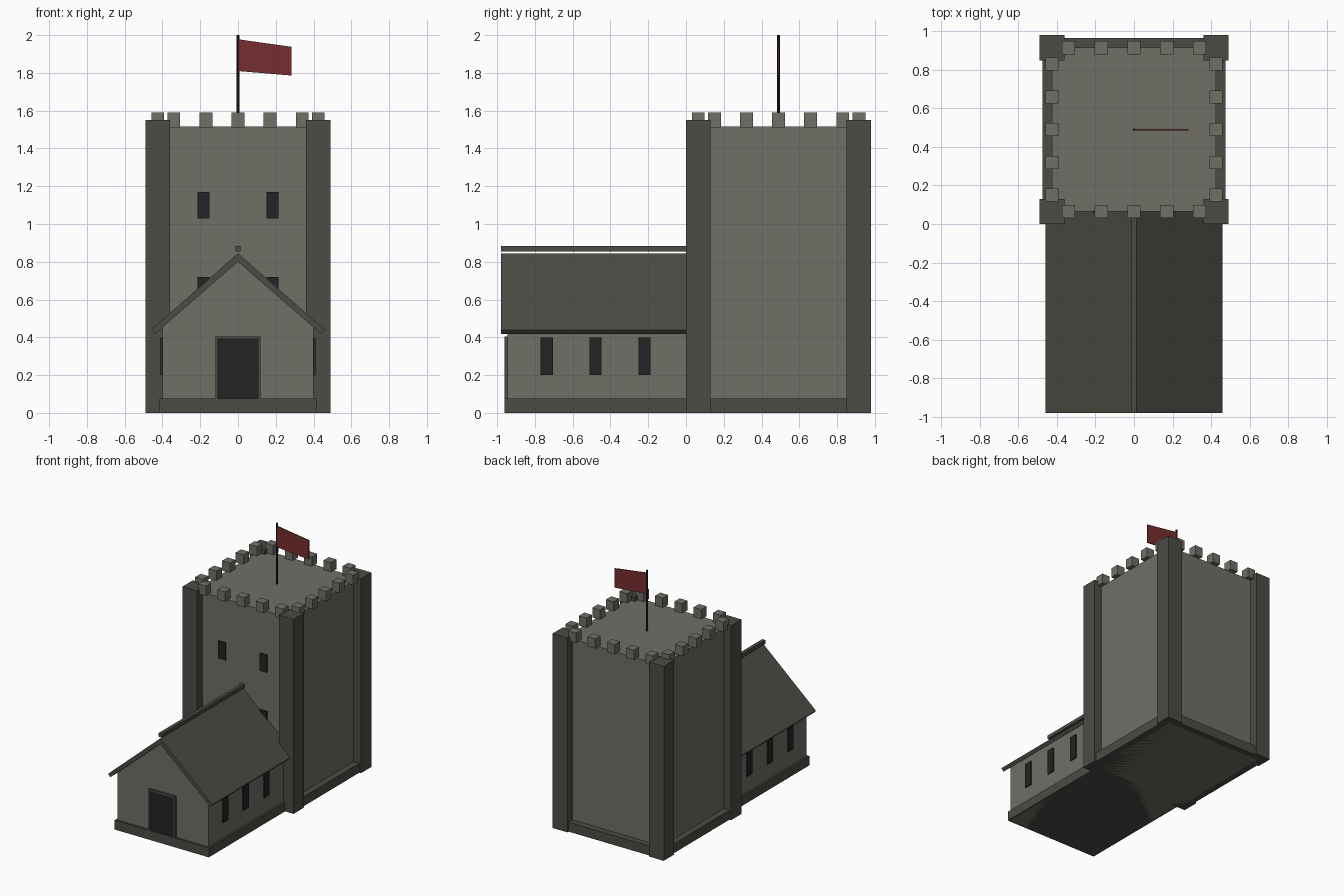
import bpy, bmesh

if "Cube" in bpy.data.objects:
    bpy.data.objects.remove(bpy.data.objects["Cube"])


def material(name, rgb):
    m = bpy.data.materials.new(name)
    m.diffuse_color = (*rgb, 1)
    m.use_nodes = True
    m.node_tree.nodes["Principled BSDF"].inputs["Base Color"].default_value = m.diffuse_color
    return m


STONE = material("light stone", (0.162, 0.158, 0.134))
DARK = material("dark stone", (0.070, 0.072, 0.060))
BLACK = material("near black", (0.017, 0.017, 0.017))
RED = material("flag red", (0.180, 0.027, 0.028))


def finish(name, bm, mat):
    bmesh.ops.recalc_face_normals(bm, faces=bm.faces)
    me = bpy.data.meshes.new(name)
    bm.to_mesh(me)
    bm.free()
    me.materials.append(mat)
    ob = bpy.data.objects.new(name, me)
    bpy.context.collection.objects.link(ob)
    return ob


def prism(name, profile, y0, y1, mat):
    """Extrude an x-z profile from y0 to y1."""
    bm = bmesh.new()
    face = bm.faces.new([bm.verts.new((x, y0, z)) for x, z in profile])
    ext = bmesh.ops.extrude_face_region(bm, geom=[face])
    verts = [v for v in ext["geom"] if isinstance(v, bmesh.types.BMVert)]
    bmesh.ops.translate(bm, verts=verts, vec=(0, y1 - y0, 0))
    return finish(name, bm, mat)


def box(name, x0, x1, y0, y1, z0, z1, mat):
    return prism(name, [(x0, z0), (x1, z0), (x1, z1), (x0, z1)], y0, y1, mat)


CY = 0.49   # tower centre
HW = 0.425  # tower half width

# Tower body, plinth and corner buttresses
box("tower_body", -HW, HW, CY - HW, CY + HW, 0, 1.515, STONE)
box("tower_plinth", -0.475, 0.475, CY - 0.475, CY + 0.475, 0, 0.075, DARK)
for sx in (-1, 1):
    for sy in (-1, 1):
        cx, cy = sx * 0.425, CY + sy * 0.425
        box("corner_buttress", cx - 0.065, cx + 0.065, cy - 0.065, cy + 0.065, 0, 1.55, DARK)

# Battlements: five merlons per side
M = 0.034
for i in range(-2, 3):
    for s in (-1, 1):
        for cx, cy in ((i * 0.17, CY + s * HW), (s * HW, CY + i * 0.17)):
            box("merlon", cx - M, cx + M, cy - M, cy + M, 1.512, 1.59, STONE)

# Tower windows, front only
for sx in (-1, 1):
    for z in (0.58, 1.03):
        box("tower_window", sx * 0.182 - 0.032, sx * 0.182 + 0.032, 0.056, 0.07, z, z + 0.14, BLACK)

# Nave: gabled hall, plinth, roof and ridge beam
prism("nave_walls", [(-0.4, 0), (0.4, 0), (0.4, 0.455), (0, 0.802), (-0.4, 0.455)],
      -0.945, 0.07, STONE)
box("nave_plinth", -0.415, 0.415, -0.96, 0.07, 0, 0.075, DARK)
prism("nave_roof", [(0, 0.845), (-0.46, 0.44), (-0.44, 0.418), (0, 0.80),
                    (0.44, 0.418), (0.46, 0.44)], -0.98, 0.07, DARK)
box("ridge_beam", -0.014, 0.014, -0.98, 0.066, 0.855, 0.884, DARK)

# Nave side windows
for s in (-1, 1):
    for cy in (-0.737, -0.48, -0.22):
        x0, x1 = sorted((s * 0.395, s * 0.409))
        box("nave_window", x0, x1, cy - 0.032, cy + 0.032, 0.2, 0.4, BLACK)

# Door with frame
box("door", -0.108, 0.108, -0.952, -0.94, 0.075, 0.39, BLACK)
for s in (-1, 1):
    x0, x1 = sorted((s * 0.105, s * 0.118))
    box("door_jamb", x0, x1, -0.96, -0.944, 0.075, 0.392, DARK)
box("door_lintel", -0.118, 0.118, -0.96, -0.944, 0.39, 0.405, DARK)

# Flagpole and flag
bm = bmesh.new()
bmesh.ops.create_cone(bm, cap_ends=True, segments=8, radius1=0.007, radius2=0.007, depth=0.49)
bmesh.ops.translate(bm, verts=bm.verts, vec=(0, CY, 1.755))
finish("flagpole", bm, BLACK)
prism("flag", [(0, 1.81), (0.283, 1.786), (0.283, 1.938), (0, 1.978)], CY - 0.004, CY + 0.004, RED)
